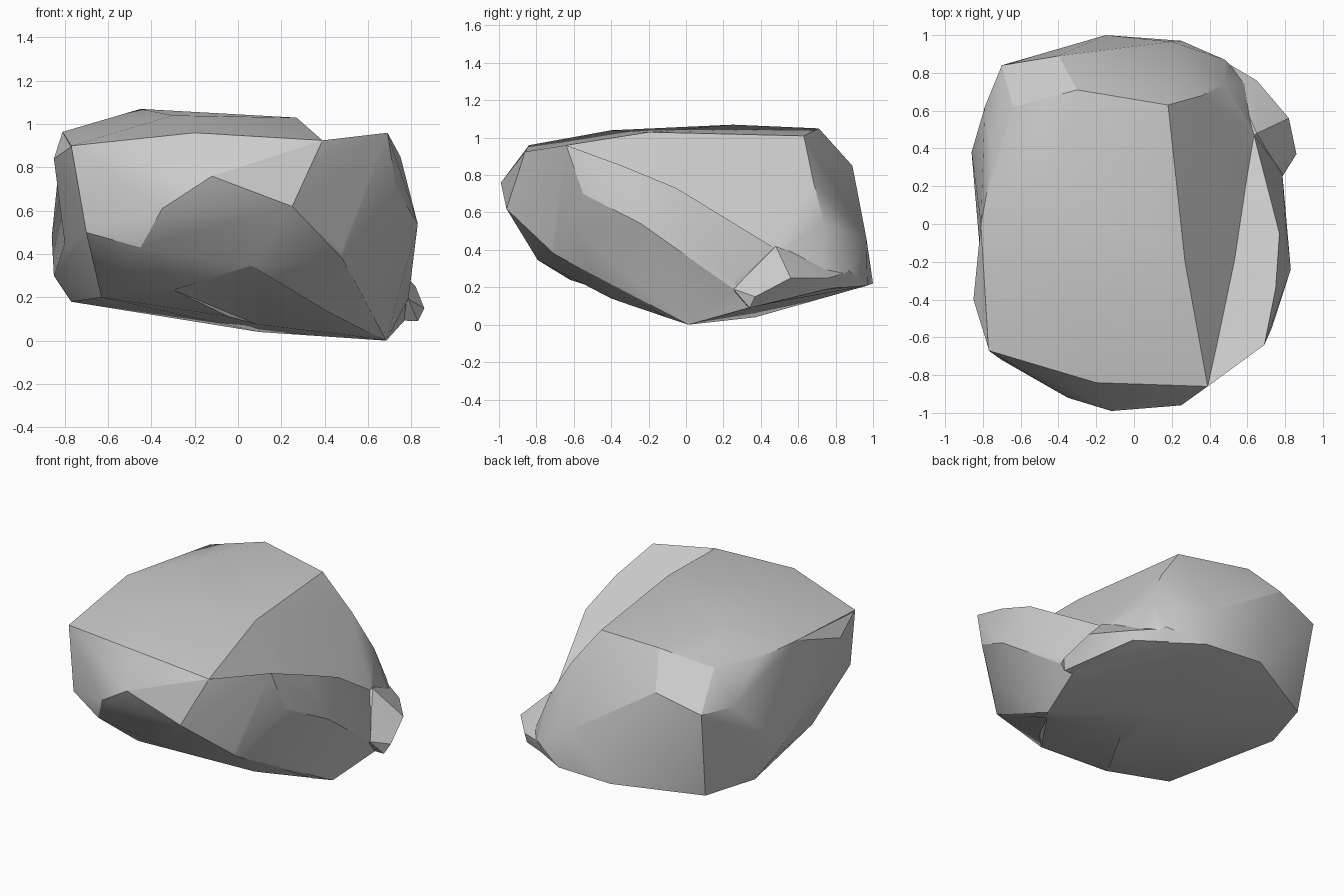
import bpy, bmesh, math

if "Cube" in bpy.data.objects:
    bpy.data.objects.remove(bpy.data.objects["Cube"])

def hull(name, pts):
    bm = bmesh.new()
    for p in pts:
        bm.verts.new(p)
    r = bmesh.ops.convex_hull(bm, input=bm.verts[:])
    junk = {g for g in r["geom_interior"] + r["geom_unused"] if isinstance(g, bmesh.types.BMVert)}
    bmesh.ops.delete(bm, geom=list(junk), context='VERTS')
    bmesh.ops.recalc_face_normals(bm, faces=bm.faces[:])
    me = bpy.data.meshes.new(name)
    bm.to_mesh(me)
    bm.free()
    ob = bpy.data.objects.new(name, me)
    bpy.context.collection.objects.link(ob)
    return ob

# main boulder body: top slab, front, left and back, underside
rock = hull("rock", [
    (-.77, -.67, .91), (-.2, -.84, .97), (.39, -.86, .935), (.27, -.2, 1.04),
    (.18, .63, 1.02), (-.3, .71, 1.06), (-.64, .62, .985), (-.75, .32, .96),
    (-.81, 0, .985), (-.45, .25, 1.08), (-.3, -.4, 1.05),
    (-.12, -.99, .77), (.25, -.96, .63), (-.35, -.92, .62), (-.45, -.82, .44),
    (-.70, -.72, .51), (.06, -.8, .36), (-.3, -.62, .25), (-.63, -.42, .21),
    (.48, -.71, .39), (.4, -.4, .15), (.69, .01, .01), (.1, .37, .05),
    (-.70, .84, .77), (-.4, .89, .86), (-.79, .62, .77), (-.86, .38, .49),
    (-.85, .35, .31), (-.77, .38, .19), (-.66, .74, .19),
    (-.15, 1, .23), (.25, .97, .22), (.2, .965, .47), (.48, .87, .3),
    (.36, .68, .78), (.48, .74, .55),
    (.63, .48, .43), (.54, -.2, .68), (.78, .26, .2), (.77, .36, .1),
    (.63, .74, .2)])

# raised ridge along the right side
ridge = hull("ridge", [
    (.40, -.853, .932), (.69, -.64, .97), (.75, -.34, .86), (.77, -.05, .74),
    (.64, .48, .43), (.56, -.2, .64), (.73, -.55, .71), (.63, -.585, .5),
    (.48, -.708, .39), (.26, -.945, .63), (.83, -.24, .55), (.80, .03, .46),
    (.785, .26, .25), (.785, .27, .19), (.69, .01, .005), (.4, -.39, .16),
    (.5, .2, .2)])

# low knob at the back right
knob = hull("knob", [
    (.65, .48, .43), (.82, .56, .26), (.86, .37, .16), (.79, .25, .2),
    (.83, .34, .10), (.65, .76, .26), (.64, .75, .2), (.48, .86, .29),
    (.25, .96, .23), (.4, .3, .12), (.3, .4, .3)])

# bulging front left corner
corner = hull("corner", [
    (-.85, -.4, .85), (-.77, -.66, .905), (-.81, 0, .975), (-.70, -.715, .51),
    (-.63, -.41, .22), (-.80, -.14, .46), (-.3, -.2, .6)])

# shallow chipped facet under the front edge
rim = [(.06, -.79, .36), (.4, -.41, .15), (.66, -.02, .015), (.1, 0, .08), (-.3, -.6, .25)]
chip = hull("chip", rim + [(x, y - .25, z - .35) for x, y, z in rim])
chip.hide_render = True

# fuse the lumps into one stone, then take the chip off
for part in (ridge, knob, corner, chip):
    m = rock.modifiers.new(part.name, 'BOOLEAN')
    m.operation = 'DIFFERENCE' if part is chip else 'UNION'
    m.solver = 'EXACT'
    m.object = part
bpy.context.view_layer.objects.active = rock
rock.select_set(True)
for m in list(rock.modifiers):
    bpy.ops.object.modifier_apply(modifier=m.name)
for part in (ridge, knob, corner, chip):
    bpy.data.objects.remove(part)

# clean slivers and stand on the ground
bm = bmesh.new()
bm.from_mesh(rock.data)
bmesh.ops.remove_doubles(bm, verts=bm.verts[:], dist=.015)
bmesh.ops.triangulate(bm, faces=bm.faces[:])
low = min(v.co.z for v in bm.verts)
bmesh.ops.translate(bm, verts=bm.verts[:], vec=(0, 0, -low))
bm.to_mesh(rock.data)
bm.free()
bpy.ops.object.shade_smooth_by_angle(angle=math.radians(24))
